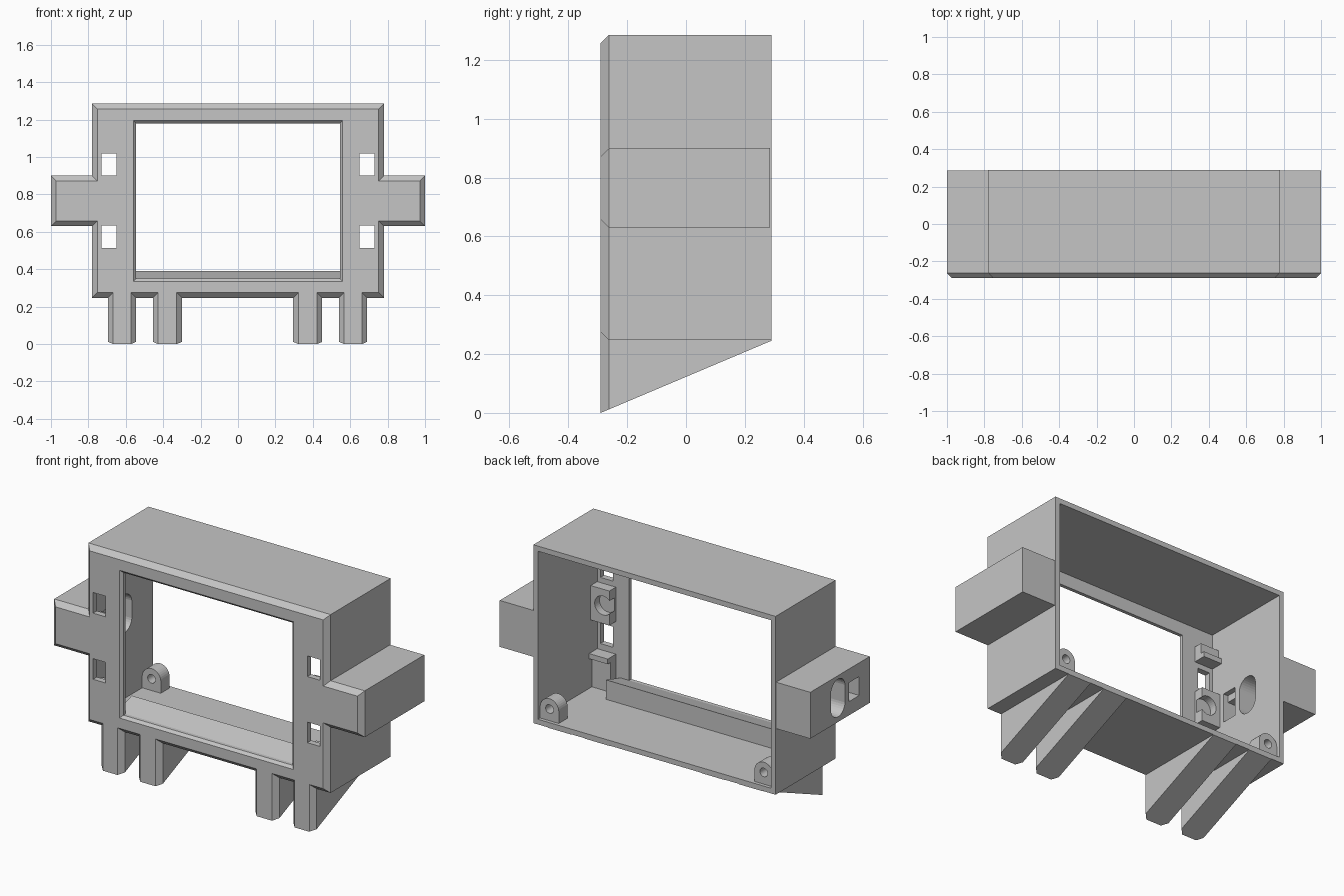
import bpy, bmesh, math

if "Cube" in bpy.data.objects:
    bpy.data.objects.remove(bpy.data.objects["Cube"])

TONE = (0.56, 0.56, 0.56, 1)
grey = bpy.data.materials.new("matte grey")
grey.use_nodes = True
grey.diffuse_color = TONE
grey.node_tree.nodes["Principled BSDF"].inputs["Base Color"].default_value = TONE

BACK, FRONT, CHAMFER, WALL = 0.29, -0.29, 0.028, 0.03
BOTTOM, TOP = 0.247, 1.285
PLATE = -0.255   # rear side of the front plate


def loft(name, rings):
    """Solid through matching rings of points, capped at both ends."""
    bm = bmesh.new()
    loops = [[bm.verts.new(p) for p in ring] for ring in rings]
    n = len(loops[0])
    for a, b in zip(loops, loops[1:]):
        for i in range(n):
            j = (i + 1) % n
            bm.faces.new((a[i], a[j], b[j], b[i]))
    bm.faces.new(loops[0])
    bm.faces.new(loops[-1])
    bmesh.ops.recalc_face_normals(bm, faces=bm.faces)
    mesh = bpy.data.meshes.new(name)
    bm.to_mesh(mesh)
    bm.free()
    mesh.materials.append(grey)
    ob = bpy.data.objects.new(name, mesh)
    bpy.context.collection.objects.link(ob)
    return ob


def rect(x0, x1, z0, z1, y, inset=0):
    x0, x1, z0, z1 = x0 + inset, x1 - inset, z0 + inset, z1 - inset
    return [(x0, y, z0), (x1, y, z0), (x1, y, z1), (x0, y, z1)]


def box(name, x0, x1, y0, y1, z0, z1):
    return loft(name, [rect(x0, x1, z0, z1, y0), rect(x0, x1, z0, z1, y1)])


def chamfered_box(name, x0, x1, z0, z1, back):
    """Box with a bevel round its front face."""
    return loft(name, [rect(x0, x1, z0, z1, back), rect(x0, x1, z0, z1, FRONT + CHAMFER),
                       rect(x0, x1, z0, z1, FRONT, CHAMFER)])


def cylinder(name, x, z, radius, y0, y1, sides=32):
    turn = [2 * math.pi * i / sides for i in range(sides)]
    return loft(name, [[(x + radius * math.cos(a), y, z + radius * math.sin(a))
                        for a in turn] for y in (y0, y1)])


def boolean(target, tool, operation="DIFFERENCE"):
    mod = target.modifiers.new(operation.lower(), "BOOLEAN")
    mod.object, mod.operation, mod.solver = tool, operation, "EXACT"
    bpy.context.view_layer.objects.active = target
    bpy.ops.object.modifier_apply(modifier=mod.name)
    bpy.data.objects.remove(tool)


def leg(x0, x1):
    """Bracing fin with bevelled front corners and a slanted underside."""
    section = [(x0, BACK), (x1, BACK), (x1, FRONT + CHAMFER), (x1 - CHAMFER, FRONT),
               (x0 + CHAMFER, FRONT), (x0, FRONT + CHAMFER)]
    slope = (BOTTOM - 0.002) / (BACK - FRONT)
    return loft("leg", [[(x, y, (y - FRONT) * slope) for x, y in section],
                        [(x, y, BOTTOM + 0.06) for x, y in section]])


# Housing with side ears and four legs joined into one solid
housing = chamfered_box("housing", -0.78, 0.78, BOTTOM, TOP, BACK)
boolean(housing, chamfered_box("ears", -1, 1, 0.63, 0.90, BACK - 0.005), "UNION")
for x0, x1 in ((-0.695, -0.545), (-0.455, -0.30), (0.295, 0.45), (0.54, 0.69)):
    boolean(housing, leg(x0, x1), "UNION")

# Open back and bevelled window
boolean(housing, box("cavity", -0.75, 0.75, PLATE, 0.5, BOTTOM + WALL, TOP - WALL))
boolean(housing, loft("window_cutter", [
    rect(-0.575, 0.575, 0.32, 1.21, FRONT - 0.015),
    rect(-0.545, 0.545, 0.35, 1.18, FRONT + 0.015),
    rect(-0.545, 0.545, 0.35, 1.18, PLATE + 0.02)]))

# Small square openings either side of the window
for s in (-1, 1):
    for z0, z1 in ((0.515, 0.635), (0.90, 1.02)):
        boolean(housing, box("opening", s * 0.69 - 0.04, s * 0.69 + 0.04, -0.4, -0.2, z0, z1))

# Connector passages through the right ear: a rounded slot and a rectangle
slot = []
for i in range(32):
    a = 2 * math.pi * (i + 0.5) / 32
    slot.append((0.03 + 0.065 * math.cos(a),
                 0.77 + 0.065 * math.sin(a) + math.copysign(0.045, math.sin(a))))
boolean(housing, loft("slot", [[(x, y, z) for y, z in slot] for x in (-1.1, -0.7)]))
boolean(housing, box("passage", -1.1, -0.7, -0.165, -0.07, 0.71, 0.82))
boolean(housing, box("passage_recess", -0.78, -0.7, -0.165, -0.07, 0.69, 0.86))

# Sloping sill behind the window
sill = [(PLATE, 0.277), (PLATE, 0.35), (-0.12, 0.39), (-0.12, 0.277)]
loft("window_sill", [[(x, y, z) for y, z in sill] for x in (-0.6, 0.6)])

for s, side in ((-1, "right"), (1, "left")):
    def bracket(name, a, b, depth, z0, z1):
        x0, x1 = sorted((s * a, s * b))
        return box(f"{side}_{name}", x0, x1, PLATE, PLATE + depth, z0, z1)

    # Retaining brackets behind the front plate
    middle = bracket("socket_bracket", 0.63, 0.75, 0.06, 0.67, 0.87)
    boolean(middle, cylinder("socket", s * 0.67, 0.775, 0.055, PLATE + 0.015, 0))
    bracket("lower_bracket", 0.63, 0.75, 0.05, 0.277, 0.48)
    bracket("upper_bracket", 0.63, 0.75, 0.05, 1.05, 1.14)
    bracket("lower_hook", 0.63, 0.75, 0.075, 0.45, 0.48)
    bracket("upper_hook", 0.63, 0.75, 0.075, 1.05, 1.08)

    # Screw bosses in the lower rear corners
    x0, x1 = sorted((s * 0.63, s * 0.75))
    boss = box(f"{side}_screw_boss", x0, x1, 0.19, 0.27, 0.277, 0.345)
    boolean(boss, cylinder("boss_top", s * 0.69, 0.345, 0.06, 0.19, 0.27), "UNION")
    boolean(boss, cylinder("screw_hole", s * 0.69, 0.345, 0.025, 0, 0.4))
